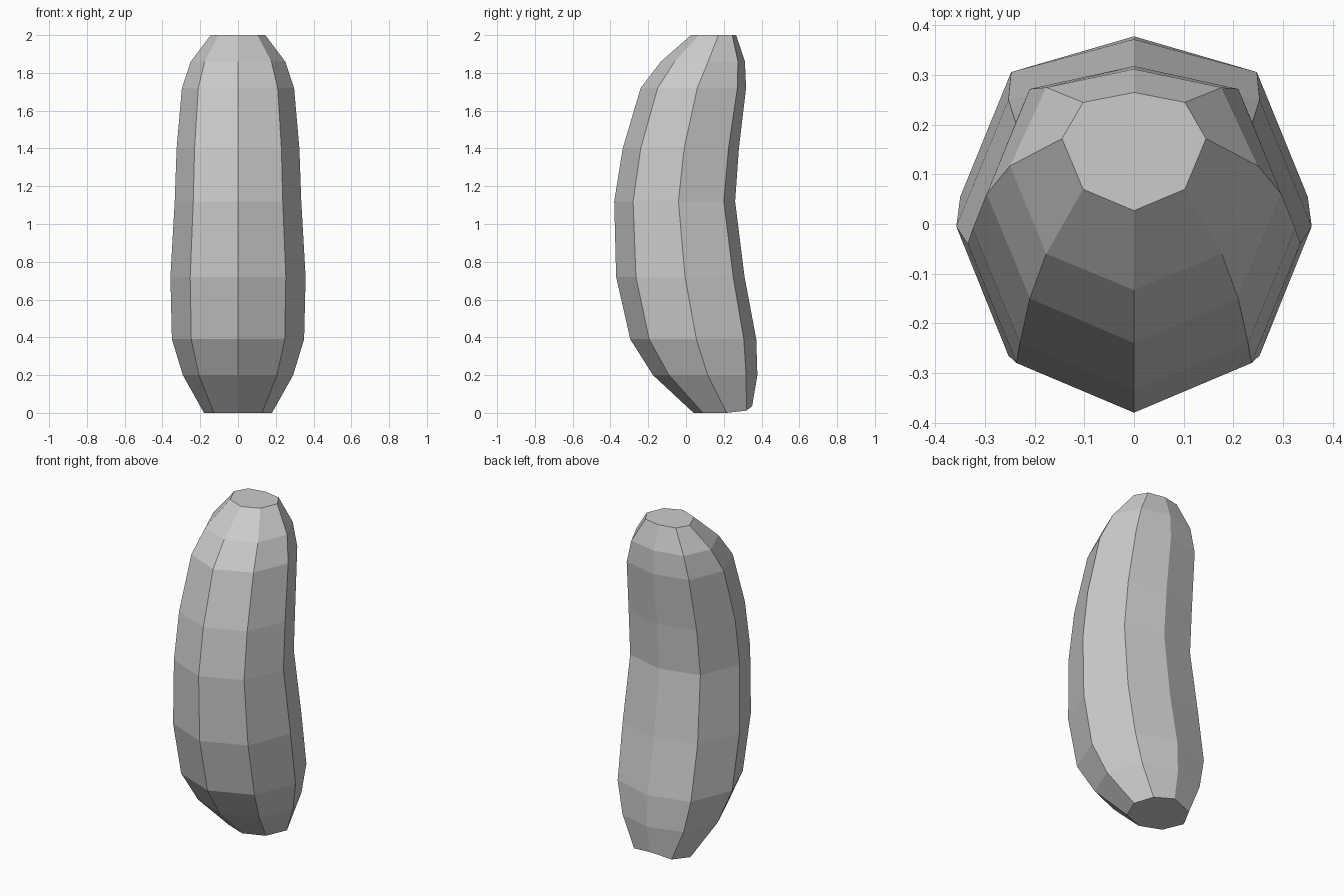
import bpy, bmesh

# Cross-sections from bottom to top: z, half width, then y of front,
# front-diagonal, side, back-diagonal and back corners
RINGS = [
    (0.00, 0.180, 0.040, 0.090, 0.215, 0.320, 0.350),
    (0.20, 0.292, -0.175, -0.090, 0.115, 0.318, 0.378),
    (0.39, 0.350, -0.295, -0.195, 0.055, 0.306, 0.372),
    (0.72, 0.358, -0.370, -0.265, -0.005, 0.250, 0.310),
    (1.12, 0.335, -0.380, -0.280, -0.040, 0.200, 0.260),
    (1.40, 0.325, -0.335, -0.240, -0.010, 0.225, 0.280),
    (1.72, 0.297, -0.240, -0.150, 0.060, 0.272, 0.318),
    (1.86, 0.250, -0.133, -0.060, 0.117, 0.275, 0.312),
    (2.00, 0.145, 0.027, 0.070, 0.172, 0.245, 0.265),
]

bm = bmesh.new()
loops = []
for z, r, front, fd, side, bd, back in RINGS:
    d = r * 0.707
    pts = [(0, front), (d, fd), (r, side), (d, bd),
           (0, back), (-d, bd), (-r, side), (-d, fd)]
    loops.append([bm.verts.new((x, y, z)) for x, y in pts])

# Underside rises slightly toward the back
loops[0][4].co.z = 0.035
for i in (3, 5):
    loops[0][i].co.z = 0.012

# Eight-sided skin and end caps
for a, b in zip(loops, loops[1:]):
    for i in range(8):
        j = (i + 1) % 8
        bm.faces.new((a[i], a[j], b[j], b[i]))
bm.faces.new(loops[0][::-1])
bm.faces.new(loops[-1])
bmesh.ops.recalc_face_normals(bm, faces=bm.faces)

mesh = bpy.data.meshes.new("curved_body")
bm.to_mesh(mesh)
bm.free()
body = bpy.data.objects.new("curved_body", mesh)
bpy.context.collection.objects.link(body)
